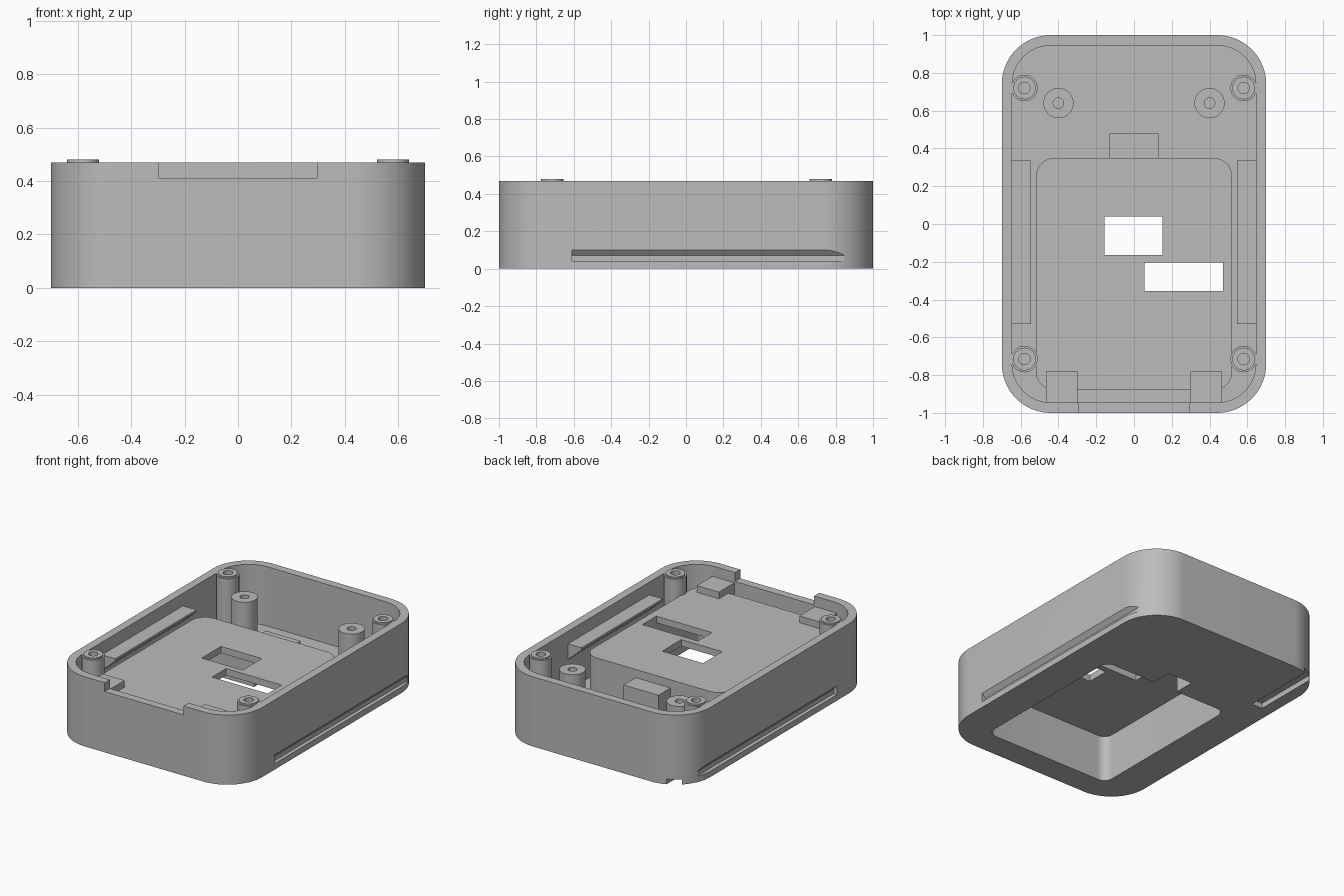
import bpy, bmesh, math

old = bpy.data.objects.get("Cube")
if old:
    bpy.data.objects.remove(old, do_unlink=True)

grey = bpy.data.materials.new("mid grey plastic")
grey.use_nodes = True
GREY = (0.5, 0.5, 0.5, 1)
grey.diffuse_color = GREY
grey.node_tree.nodes["Principled BSDF"].inputs["Base Color"].default_value = GREY


def prism(name, outline, vec, depth_axis=2):
    """Extrude a closed outline of 3D points along vec."""
    bm = bmesh.new()
    face = bm.faces.new([bm.verts.new(p) for p in outline])
    top = bmesh.ops.extrude_face_region(bm, geom=[face])["geom"]
    bmesh.ops.translate(bm, vec=vec, verts=[v for v in top if isinstance(v, bmesh.types.BMVert)])
    bmesh.ops.recalc_face_normals(bm, faces=bm.faces)
    mesh = bpy.data.meshes.new(name)
    bm.to_mesh(mesh)
    bm.free()
    mesh.materials.append(grey)
    ob = bpy.data.objects.new(name, mesh)
    bpy.context.collection.objects.link(ob)
    return ob


def rounded(name, x0, x1, y0, y1, z0, z1, r, steps=14):
    """Upright block with rounded vertical corners."""
    pts = []
    centres = [(x1 - r, y1 - r), (x0 + r, y1 - r), (x0 + r, y0 + r), (x1 - r, y0 + r)]
    for q, (cx, cy) in enumerate(centres):
        for i in range(steps + 1):
            a = math.pi / 2 * (q + i / steps)
            pts.append((cx + r * math.cos(a), cy + r * math.sin(a), z0))
    return prism(name, pts, (0, 0, z1 - z0))


def box(name, x0, x1, y0, y1, z0, z1):
    return prism(name, [(x0, y0, z0), (x1, y0, z0), (x1, y1, z0), (x0, y1, z0)], (0, 0, z1 - z0))


def cylinder(name, x, y, z0, z1, r, n=40):
    ring = [(x + r * math.cos(math.tau * i / n), y + r * math.sin(math.tau * i / n), z0) for i in range(n)]
    return prism(name, ring, (0, 0, z1 - z0))


def boolean(ob, tool, operation="DIFFERENCE"):
    """Apply a boolean and discard the tool."""
    mod = ob.modifiers.new("cut", "BOOLEAN")
    mod.operation = operation
    mod.solver = "EXACT"
    mod.object = tool
    bpy.context.view_layer.objects.active = ob
    bpy.ops.object.modifier_apply(modifier=mod.name)
    bpy.data.objects.remove(tool, do_unlink=True)


def pocket():
    return rounded("pocket_cutter", -0.47, 0.47, -0.83, 0.3, -0.1, 0.31, 0.06)


def latch_recess():
    return box("latch_cutter", -0.09, 0.09, 0.25, 0.44, -0.1, 0.25)


HEIGHT, FLOOR = 0.47, 0.07
parts = []

# Outer tray with open top
case = rounded("case_shell", -0.7, 0.7, -1, 1, 0, HEIGHT, 0.26, 20)
boolean(case, rounded("cavity", -0.645, 0.645, -0.945, 0.945, FLOOR, 0.6, 0.205, 20))
boolean(case, pocket())
boolean(case, latch_recess())
# Notch in the front rim
boolean(case, box("rim_notch", -0.295, 0.295, -1.1, -0.9, 0.41, 0.6))
# Channel under the back corner
boolean(case, box("cord_channel", -0.62, -0.54, 0.48, 1.1, -0.1, 0.035))
# Side grip grooves with a sloping roof
for s in (-1, 1):
    profile = [(0.72, 0.04), (0.675, 0.04), (0.675, 0.07), (0.7, 0.1), (0.72, 0.1)]
    boolean(case, prism("groove", [(s * x, -0.61, z) for x, z in profile], (0, 1.455, 0)))
parts.append(case)

# Raised compartment over the underside pocket
housing = rounded("compartment_housing", -0.52, 0.52, -0.88, 0.35, 0.05, 0.355, 0.1)
boolean(housing, pocket())
boolean(housing, box("centre_window", -0.155, 0.15, -0.165, 0.04, 0.2, 0.5))
boolean(housing, box("side_window", 0.055, 0.47, -0.355, -0.205, 0.2, 0.5))
boolean(housing, latch_recess())
parts.append(housing)

# Latch block behind the compartment
latch = box("latch_block", -0.13, 0.13, 0.34, 0.48, 0.05, 0.3)
boolean(latch, latch_recess())
parts.append(latch)

for s, side in ((1, "left"), (-1, "right")):
    # Wedge rail on the side wall
    wedge = [(0.65, 0.385), (0.545, 0.385), (0.545, 0.37), (0.65, 0.275)]
    parts.append(prism(f"{side}_rail", [(s * x, -0.53, z) for x, z in wedge], (0, 0.865, 0)))
    # Clip block inside the front wall
    xs = sorted((s * 0.3, s * 0.465))
    parts.append(box(f"{side}_clip_block", *xs, -0.95, -0.78, 0.32, 0.4))
    # Corner screw posts with a raised collar
    for y, end in ((-0.715, "front"), (0.72, "back")):
        post = cylinder(f"{end}_{side}_screw_post", s * 0.58, y, 0.05, HEIGHT, 0.07)
        boolean(post, cylinder("collar", s * 0.58, y, 0.4, 0.48, 0.06), "UNION")
        boolean(post, cylinder("hole", s * 0.58, y, 0.2, 0.6, 0.03))
        parts.append(post)
    # Shorter inner posts
    post = cylinder(f"{side}_inner_post", s * 0.4, 0.64, 0.05, 0.395, 0.08)
    boolean(post, cylinder("hole", s * 0.4, 0.64, 0.2, 0.6, 0.028))
    parts.append(post)

# Smooth the round walls, keep edges sharp
bpy.ops.object.select_all(action="DESELECT")
for ob in parts:
    ob.select_set(True)
bpy.context.view_layer.objects.active = case
bpy.ops.object.shade_smooth_by_angle(angle=math.radians(25))
